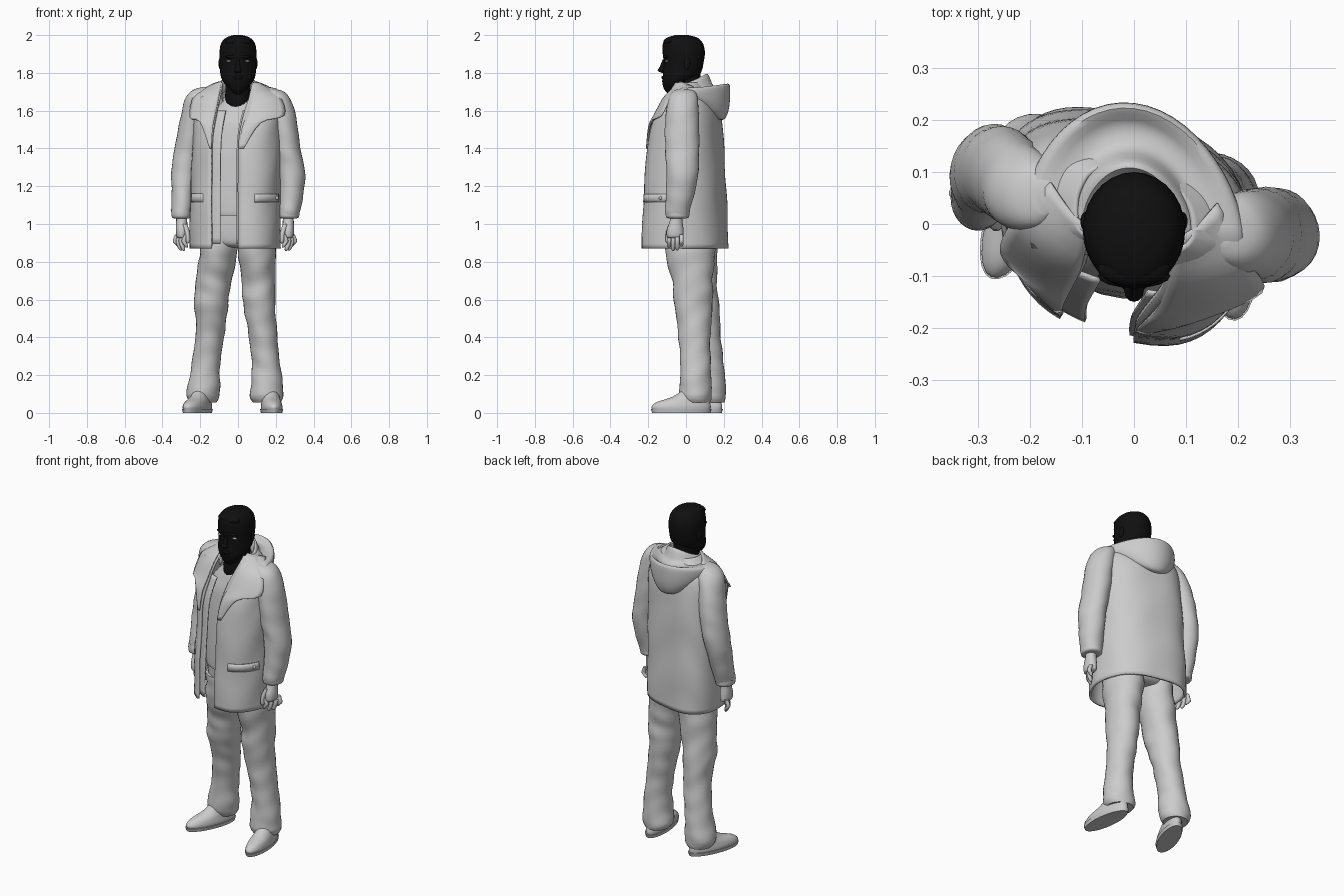
import bpy, math
from mathutils import Vector

black = bpy.data.materials.new("black")
black.diffuse_color = (0.005, 0.005, 0.005, 1)
white = bpy.data.materials.new("white")
white.diffuse_color = (0.8, 0.8, 0.8, 1)


def spline(rows, k):
    """Smoothly add k steps between each pair of rows."""
    out, n = [], len(rows)
    for i in range(n - 1):
        a, b, c, d = rows[max(i - 1, 0)], rows[i], rows[i + 1], rows[min(i + 2, n - 1)]
        for j in range(k):
            t = j / k
            out.append([0.5 * (2 * q + (r - p) * t + (2 * p - 5 * q + 4 * r - s) * t * t
                               + (3 * q - p - 3 * r + s) * t ** 3) for p, q, r, s in zip(a, b, c, d)])
    return out + [list(rows[-1])]


def grid(name, rows, closed=False, cap=False, thick=0, mat=None):
    """Skin rows of points into a smooth mesh."""
    n = len(rows[0])
    verts = [p for r in rows for p in r]
    faces = [(i * n + j, i * n + (j + 1) % n, (i + 1) * n + (j + 1) % n, (i + 1) * n + j)
             for i in range(len(rows) - 1) for j in range(n if closed else n - 1)]
    if cap:
        faces += [tuple(range(n))[::-1], tuple(range(len(verts) - n, len(verts)))]
    me = bpy.data.meshes.new(name)
    me.from_pydata(verts, [], faces)
    ob = bpy.data.objects.new(name, me)
    bpy.context.collection.objects.link(ob)
    if mat:
        me.materials.append(mat)
    if thick:
        m = ob.modifiers.new("thickness", 'SOLIDIFY')
        m.thickness, m.offset = thick, 0
    bpy.ops.object.select_all(action='DESELECT')
    ob.select_set(True)
    bpy.context.view_layer.objects.active = ob
    bpy.ops.object.shade_smooth_by_angle(angle=math.radians(50))
    return ob


def tube(name, rows, n=28, k=4, fold=0, skew=0, mat=None):
    """Stack of ellipses (cx, cy, z, rx, ry), with optional cloth folds."""
    pts = []
    for cx, cy, z, rx, ry in spline(rows, k):
        ring = []
        for j in range(n):
            a = 2 * math.pi * j / n
            f = 1 + fold * (math.sin(z * 45 + 2.5 * math.sin(a + cx * 9 + z * 4)) * math.sin(a - z * 9)
                            + 0.5 * math.sin(3 * a + z * 17))
            x = cx + rx * f * math.cos(a)
            ring.append((x, cy + ry * f * math.sin(a) - skew * x, z))
        pts.append(ring)
    return grid(name, pts, True, True, 0, mat)


def ball(name, loc, size, mat=None):
    x, y, z = loc
    rows = [(x, y, z + size[2] * math.sin(t), size[0] * math.cos(t) + 1e-4, size[1] * math.cos(t) + 1e-4)
            for t in [math.pi * (i / 8 - 0.5) for i in range(9)]]
    return tube(name, rows, 16, 1, mat=mat)


# head, neck and facial features
tube("head", [(0, -.065, 1.715, .035, .035), (0, -.065, 1.725, .055, .054), (0, -.047, 1.76, .083, .077),
              (0, -.022, 1.80, .094, .1), (0, -.012, 1.86, .098, .106), (0, -.012, 1.91, .098, .112),
              (0, -.016, 1.955, .09, .106), (0, -.02, 1.985, .065, .083), (0, -.022, 2.0, .025, .035)], mat=black)
tube("neck", [(0, -.01, 1.6, .075, .08), (0, -.01, 1.68, .068, .08), (0, .01, 1.8, .062, .068)], mat=black)
tube("beard", [(0, -.07, 1.685, .015, .02), (0, -.075, 1.715, .045, .042), (0, -.08, 1.76, .05, .047)], mat=black)
tube("nose", [(0, -.12, 1.80, .012, .008), (0, -.128, 1.812, .019, .022), (0, -.122, 1.83, .012, .018),
              (0, -.112, 1.87, .008, .012)], 12, mat=black)
ball("hair_front", (0, -.085, 1.965), (.07, .035, .022), black)
ball("brow", (0, -.1, 1.885), (.07, .023, .012), black)
ball("lips", (0, -.115, 1.775), (.028, .015, .011), black)
for s in (-1, 1):
    ball("ear", (s * .094, .005, 1.85), (.009, .018, .032), black)
    ball("eye", (s * .048, -.101, 1.862), (.014, .011, .006), white)

# sweater
tube("sweater", [(-.02, .01, 1.05, .18, .15), (-.02, .01, 1.07, .19, .155), (-.02, .01, 1.3, .19, .15),
                 (-.01, .015, 1.5, .185, .14), (0, .015, 1.58, .15, .12), (0, .01, 1.64, .09, .095),
                 (0, .01, 1.67, .078, .085)], fold=.006, skew=.1)

# jacket body rows: z, centre x, half width, front y, back y, left and right opening x
BODY = [(.87, -.015, .235, -.225, .205, -.14, 0), (1.05, -.015, .235, -.218, .2, -.14, 0),
        (1.25, -.01, .232, -.206, .19, -.14, 0), (1.45, -.005, .23, -.187, .18, -.135, .005),
        (1.58, 0, .225, -.145, .17, -.115, .03), (1.66, 0, .205, -.105, .15, -.095, .055),
        (1.705, 0, .165, -.07, .12, -.085, .065), (1.745, 0, .11, -.05, .1, -.08, .075)]
P = .78


def power(v, p):
    return math.copysign(abs(v) ** p, v)


def body_point(row, a, grow=0):
    z, cx, rx, yf, yb = row[:5]
    x = cx + (rx + grow) * power(math.sin(a), P)
    c = math.cos(a)
    front = 1.25 if math.sin(a) > 0 else P
    y = (yf - grow) * c ** front if c > 0 else (yb + grow) * abs(c) ** P
    return Vector((x, y - .2 * x, z))


def body_angle(row, x):
    return math.asin(max(-1, min(1, power((x - row[1]) / row[2], 1 / P))))


def body_patch(name, rows, left, right, grow, n, thick, wrap=False):
    pts = []
    for r in rows:
        a0, a1 = body_angle(r, left(r)), body_angle(r, right(r)) + (2 * math.pi if wrap else 0)
        pts.append([body_point(r, a0 + (a1 - a0) * j / n,
                               grow + (.002 * math.sin(r[0] * 20 + 2 * math.sin(18 * j / n)) if wrap else 0))
                    for j in range(n + 1)])
    return grid(name, pts, thick=thick)


fine = spline(BODY, 5)
body_patch("jacket_body", fine, lambda r: r[6], lambda r: r[5], 0, 56, .012, True)
body_patch("left_placket", [r for r in fine if .88 < r[0] < 1.6],
           lambda r: r[5] - .03, lambda r: r[5] + .042, -.014, 6, .008)
body_patch("right_placket", [r for r in fine if .88 < r[0] < 1.6],
           lambda r: r[6] - .008, lambda r: r[6] + .02, -.012, 6, .008)
pocket_rows = [r for r in spline(BODY, 9) if 1.1 < r[0] < 1.18]
body_patch("right_pocket_flap", pocket_rows, lambda r: .085, lambda r: .208, .007, 10, .006)
body_patch("left_pocket_flap", pocket_rows, lambda r: -.24, lambda r: -.18, .007, 10, .006)
button_row = pocket_rows[1]
ball("pocket_button", body_point(button_row, body_angle(button_row, .195), .01), (.011, .008, .011))

# folded lapels: inner edge to outer edge
LAPELS = {
    "right_lapel": ([(.082, -.03, 1.755), (.068, -.105, 1.68), (.045, -.16, 1.58), (.02, -.188, 1.5), (.005, -.203, 1.4)],
                    [(.16, .04, 1.725), (.22, -.07, 1.68), (.245, -.13, 1.575), (.12, -.185, 1.535), (.03, -.208, 1.4)]),
    "left_lapel": ([(-.085, -.01, 1.755), (-.1, -.08, 1.68), (-.12, -.122, 1.58), (-.135, -.15, 1.5), (-.14, -.165, 1.4)],
                   [(-.16, .08, 1.725), (-.23, .01, 1.685), (-.255, -.055, 1.565), (-.2, -.12, 1.54), (-.15, -.167, 1.4)])}
for name, (inner, outer) in LAPELS.items():
    rows = []
    for p, q in zip(spline(inner, 4), spline(outer, 4)):
        p, q = Vector(p), Vector(q)
        bulge = Vector((0, -.08, .03)) * (q - p).length
        rows.append([p.lerp(q, j / 8) + bulge * math.sin(math.pi * j / 8) for j in range(9)])
    grid(name, rows, thick=.008)

# collar and hood lying on the back: half width, back y, side z, back z
HOOD = [(.085, .09, 1.69, 1.72), (.095, .105, 1.74, 1.785), (.108, .118, 1.74, 1.785), (.125, .145, 1.72, 1.725),
        (.16, .19, 1.72, 1.715), (.2, .222, 1.715, 1.74), (.21, .23, 1.70, 1.71), (.205, .225, 1.68, 1.62),
        (.185, .205, 1.67, 1.56), (.165, .175, 1.67, 1.555)]
rows = []
for w, back, zs, zb in spline(HOOD, 3):
    ring = []
    for j in range(33):
        a = math.radians(-20 + 220 * j / 32)
        s = math.sin(a)
        x = w * math.cos(a)
        y = back * s ** 1.25 if s > 0 else .2 * s
        ring.append((x, y - .12 * x, zs + (zb - zs) * max(s, 0) ** 2 + .12 * min(s, 0)))
    rows.append(ring)
grid("hood", rows, thick=.006)

# sleeves
SLEEVES = {
    "right": [(.17, -.01, 1.715, .02, .03), (.19, -.012, 1.70, .055, .06), (.213, -.018, 1.65, .07, .08),
              (.24, -.02, 1.54, .072, .09), (.258, -.02, 1.4, .073, .09), (.283, -.02, 1.28, .072, .085),
              (.28, -.03, 1.16, .066, .076), (.272, -.043, 1.08, .06, .067), (.268, -.045, 1.045, .054, .06)],
    "left": [(-.17, .05, 1.725, .02, .03), (-.19, .055, 1.705, .055, .06), (-.213, .065, 1.655, .07, .08),
             (-.24, .09, 1.54, .07, .088), (-.265, .105, 1.4, .07, .087), (-.285, .1, 1.28, .068, .08),
             (-.292, .075, 1.16, .06, .073), (-.298, .055, 1.08, .054, .066), (-.3, .05, 1.045, .05, .06)]}
for side, rows in SLEEVES.items():
    tube(side + "_sleeve", rows, fold=.028)
    s = 1 if side == "right" else -1
    x, y, z, rx, ry = rows[-1]
    tube(side + "_cuff", [(x, y, 1.03, .04, .045), (x, y, 1.035, rx, ry), (x, y, 1.06, rx + .003, ry + .003),
                          (x, y, 1.085, rx, ry)], k=2)
    ball(side + "_cuff_button", (x + s * (rx - .001), y + .01, 1.075), (.007, .01, .01))
    # hand with four fingers and a thumb
    x -= s * .002
    y -= .012
    tube(side + "_palm", [(x, y + .01, 1.06, .03, .032), (x, y + .005, 1.02, .029, .033), (x, y, .97, .031, .044),
                          (x, y, .935, .028, .044), (x, y, .925, .015, .035)], 16)
    for i, low in enumerate((.875, .858, .86, .88)):
        t = (i - 1.5) * .022
        fx, fy = x + s * t * .7, y + t
        tube(side + "_finger", [(fx, fy, .945, .012, .012), (fx + s * .012, fy, .91, .012, .012),
                                (fx, fy, low + .012, .011, .011), (fx - s * .004, fy, low, .004, .004)], 10, 3)
    tube(side + "_thumb", [(x - s * .014, y - .02, 1.0, .015, .017), (x - s * .03, y - .036, .955, .013, .014),
                           (x - s * .033, y - .04, .91, .011, .012), (x - s * .033, y - .04, .898, .004, .004)], 10, 3)

# trousers
tube("trouser_seat", [(0, .025, .875, .05, .08), (0, .025, .885, .14, .12), (0, .025, .93, .19, .138),
                      (-.01, .02, 1.1, .185, .14)])
LEGS = {
    "right": [(.098, .022, .98, .095, .135), (.098, .022, .85, .099, .132), (.11, .035, .7, .09, .108),
              (.112, .038, .58, .085, .102), (.13, .045, .42, .076, .086), (.15, .05, .25, .075, .08),
              (.152, .05, .12, .088, .087), (.15, .052, .08, .086, .084), (.15, .056, .055, .072, .074)],
    "left": [(-.1, .033, .98, .095, .135), (-.104, .036, .85, .1, .13), (-.128, .058, .7, .095, .107),
             (-.141, .07, .58, .09, .103), (-.148, .1, .42, .076, .084), (-.17, .12, .25, .076, .08),
             (-.184, .125, .12, .087, .086), (-.186, .128, .08, .085, .083), (-.186, .132, .055, .07, .072)]}
for side, rows in LEGS.items():
    tube(side + "_trouser_leg", rows, k=7, fold=.035)

# shoes
for side, x, y, turn in (("right", .178, -.025, 6), ("left", -.215, .045, -22)):
    upper = tube(side + "_shoe", [(0, 0, .018, .054, .155), (0, 0, .035, .055, .157), (0, .012, .058, .051, .14),
                                  (0, .05, .085, .046, .098), (0, .075, .13, .04, .055)])
    sole = tube(side + "_sole", [(0, 0, 0, .055, .155), (0, 0, .02, .059, .162)], k=1)
    for ob in (upper, sole):
        ob.location = (x, y, 0)
        ob.rotation_euler.z = math.radians(turn)
